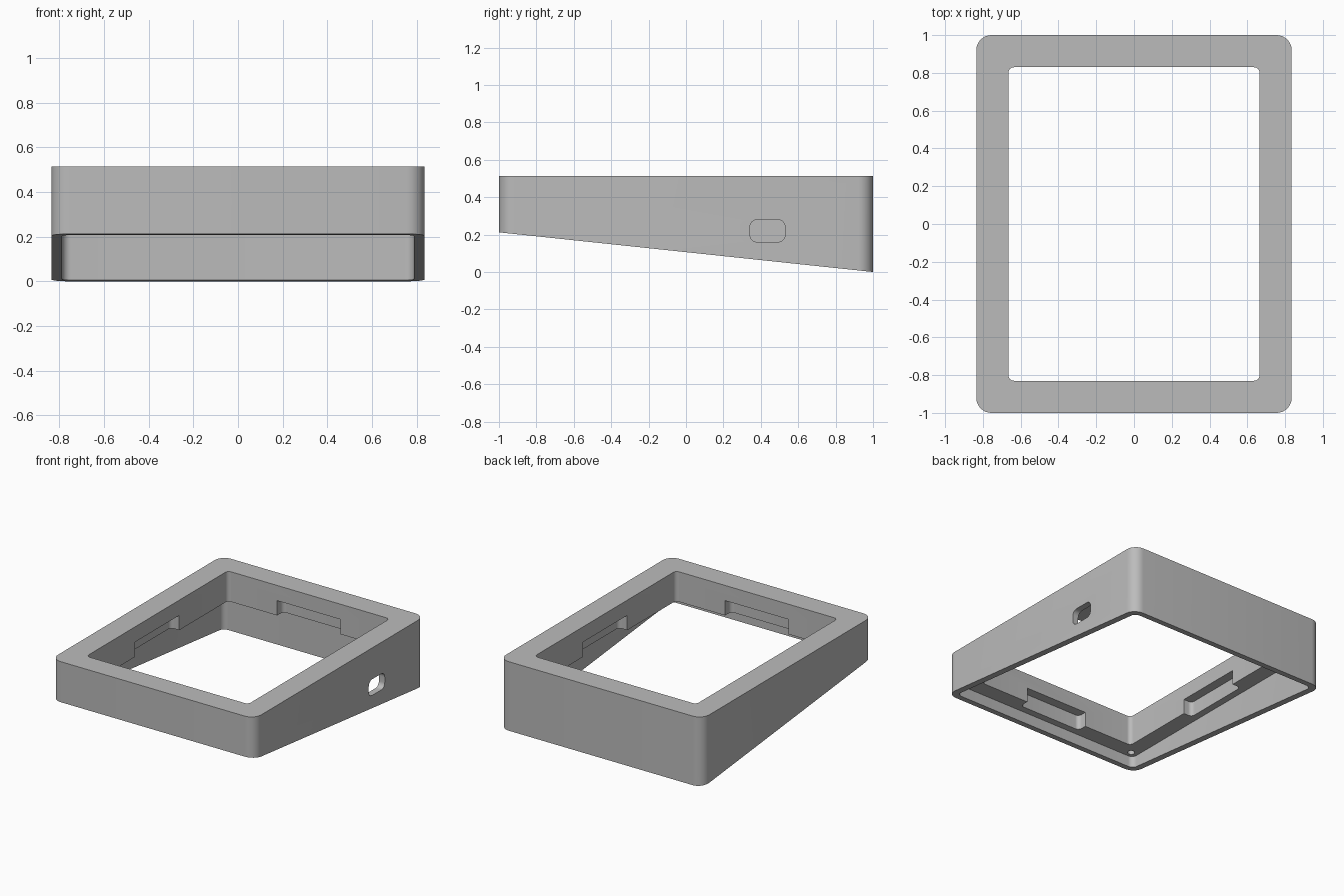
import bpy, bmesh
from math import cos, sin, pi, radians
from mathutils import Matrix

if "Cube" in bpy.data.objects:
    bpy.data.objects.remove(bpy.data.objects["Cube"])

TOP, FRONT_RISE, CEILING = 0.513, 0.212, 0.29

grey = bpy.data.materials.new("plain_grey")
grey.use_nodes = True
colour = (0.5, 0.5, 0.5, 1)
grey.diffuse_color = colour
grey.node_tree.nodes["Principled BSDF"].inputs["Base Color"].default_value = colour


def rounded_prism(name, hx, hy, r, z0, z1, centre=(0, 0), steps=8):
    """Upright block with rounded vertical corners, from half sizes."""
    bm = bmesh.new()
    outline = []
    corners = [(1, 1), (-1, 1), (-1, -1), (1, -1)]
    for quarter, (sx, sy) in enumerate(corners):
        for i in range(steps + 1):
            a = (quarter + i / steps) * pi / 2
            outline.append((centre[0] + sx * (hx - r) + r * cos(a),
                            centre[1] + sy * (hy - r) + r * sin(a)))
    low = [bm.verts.new((x, y, z0)) for x, y in outline]
    high = [bm.verts.new((x, y, z1)) for x, y in outline]
    bm.faces.new(reversed(low))
    bm.faces.new(high)
    n = len(low)
    for i in range(n):
        j = (i + 1) % n
        bm.faces.new((low[i], low[j], high[j], high[i]))
    bmesh.ops.remove_doubles(bm, verts=bm.verts, dist=1e-5)
    mesh = bpy.data.meshes.new(name)
    bm.to_mesh(mesh)
    bm.free()
    mesh.materials.append(grey)
    obj = bpy.data.objects.new(name, mesh)
    bpy.context.collection.objects.link(obj)
    return obj


# Outer shell, with its underside sloping down towards the back
frame = rounded_prism("wedge_frame", 0.835, 1.0, 0.08, 0, TOP)
for v in frame.data.vertices:
    if v.co.z < 0.01:
        v.co.z = FRONT_RISE * (1 - v.co.y) / 2

# Underside cavity, top window and the recesses in the four window walls
cutters = [
    rounded_prism("cavity_cutter", 0.787, 0.952, 0.04, -0.2, CEILING),
    rounded_prism("window_cutter", 0.665, 0.83, 0.03, 0.1, 0.8),
    rounded_prism("front_back_recess_cutter", 0.26, 0.90, 0.03, 0.15, 0.4),
    rounded_prism("side_recess_cutter", 0.735, 0.26, 0.03, 0.15, 0.4),
]

# Blind screw holes in the corners of the cavity
for sx in (-1, 1):
    for sy in (-1, 1):
        cutters.append(rounded_prism("screw_hole_cutter", 0.025, 0.025, 0.025,
                                     0.2, 0.4, (sx * 0.733, sy * 0.904), 5))

# Rounded port through the side wall
port = rounded_prism("port_cutter", 0.06, 0.094, 0.04, 0.72, 0.95)
port.data.transform(Matrix.Translation((0, 0.436, 0.22)) @ Matrix.Rotation(radians(90), 4, "Y"))
cutters.append(port)

bpy.context.view_layer.objects.active = frame
for cutter in cutters:
    mod = frame.modifiers.new(cutter.name, "BOOLEAN")
    mod.operation = "DIFFERENCE"
    mod.solver = "EXACT"
    mod.object = cutter
    bpy.ops.object.modifier_apply(modifier=mod.name)
    bpy.data.objects.remove(cutter)

# Smooth rounded corners, sharp edges elsewhere
bpy.ops.object.select_all(action="DESELECT")
frame.select_set(True)
bpy.ops.object.shade_smooth_by_angle(angle=radians(30))
